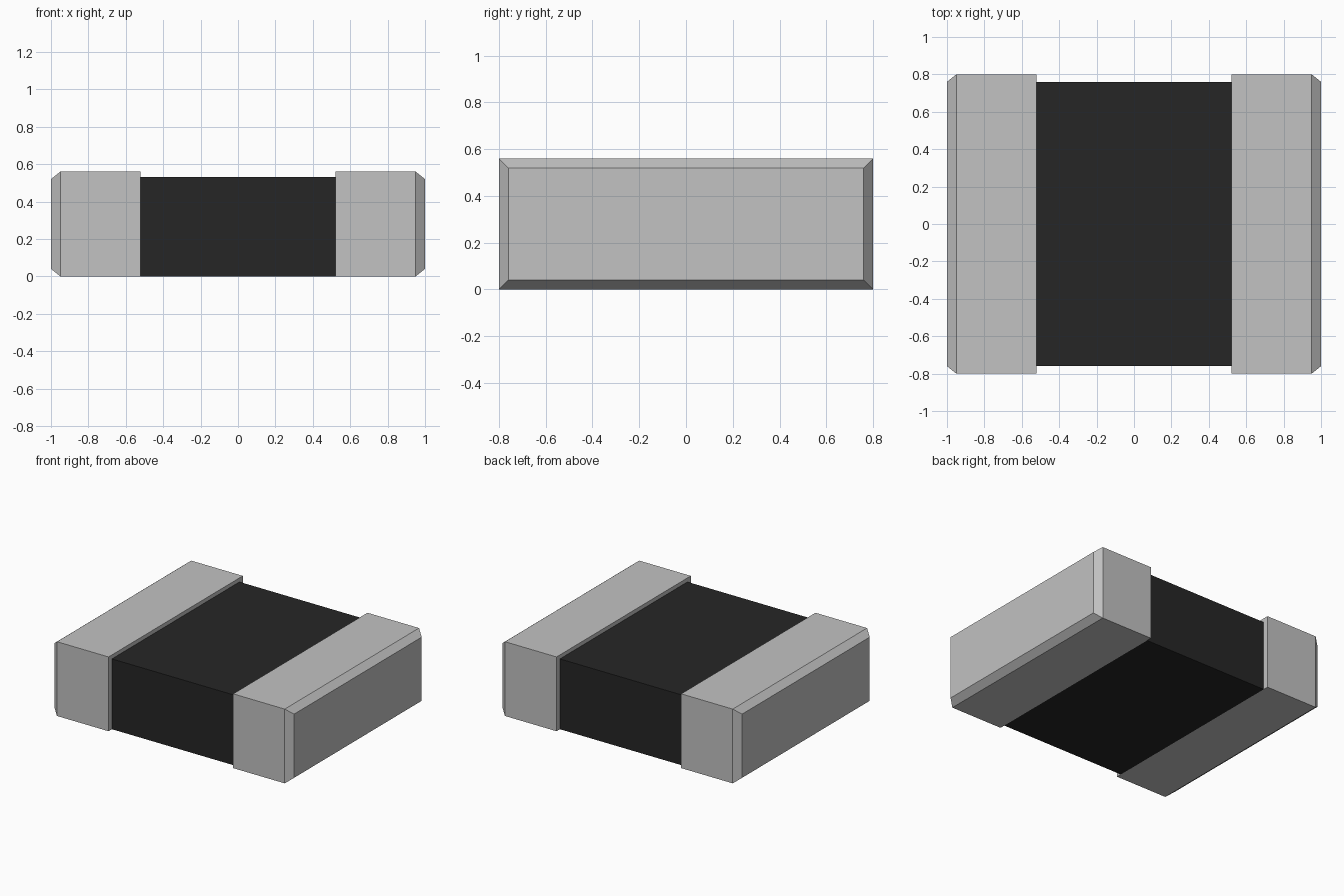
import bpy
import bmesh

cube = bpy.data.objects.get("Cube")
if cube:
    bpy.data.objects.remove(cube, do_unlink=True)

HALF_LENGTH, HALF_WIDTH, HEIGHT = 1.0, 0.80, 0.56   # overall size
BODY_X, BODY_Y, BODY_TOP = 0.52, 0.76, 0.53         # exposed body
CHAMFER_X, CHAMFER = 0.05, 0.04                     # bevel at the cap ends


def material(name, value):
    mat = bpy.data.materials.new(name)
    mat.use_nodes = True
    colour = (value, value, value, 1.0)
    mat.diffuse_color = colour
    mat.node_tree.nodes["Principled BSDF"].inputs["Base Color"].default_value = colour
    return mat


def loft(name, sections, mat):
    """Skin rectangles given as (x, half width, bottom, top)."""
    bm = bmesh.new()
    rings = [[bm.verts.new((x, y, z)) for y, z in
              ((-w, lo), (w, lo), (w, hi), (-w, hi))]
             for x, w, lo, hi in sections]
    for a, b in zip(rings, rings[1:]):
        for i in range(4):
            j = (i + 1) % 4
            bm.faces.new((a[i], a[j], b[j], b[i]))
    bm.faces.new(rings[0])
    bm.faces.new(rings[-1])
    bmesh.ops.recalc_face_normals(bm, faces=bm.faces)
    mesh = bpy.data.meshes.new(name)
    bm.to_mesh(mesh)
    bm.free()
    mesh.materials.append(mat)
    obj = bpy.data.objects.new(name, mesh)
    bpy.context.collection.objects.link(obj)
    return obj


black = material("body black", 0.019)
grey = material("metal grey", 0.54)

# Dark block between the two caps
loft("body", [(-BODY_X, BODY_Y, 0, BODY_TOP), (BODY_X, BODY_Y, 0, BODY_TOP)], black)

# Metal end caps, chamfered on the outer end only
for name, side in (("left_cap", 1), ("right_cap", -1)):
    loft(name, [
        (side * BODY_X, HALF_WIDTH, 0, HEIGHT),
        (side * (HALF_LENGTH - CHAMFER_X), HALF_WIDTH, 0, HEIGHT),
        (side * HALF_LENGTH, HALF_WIDTH - CHAMFER, CHAMFER, HEIGHT - CHAMFER),
    ], grey)
